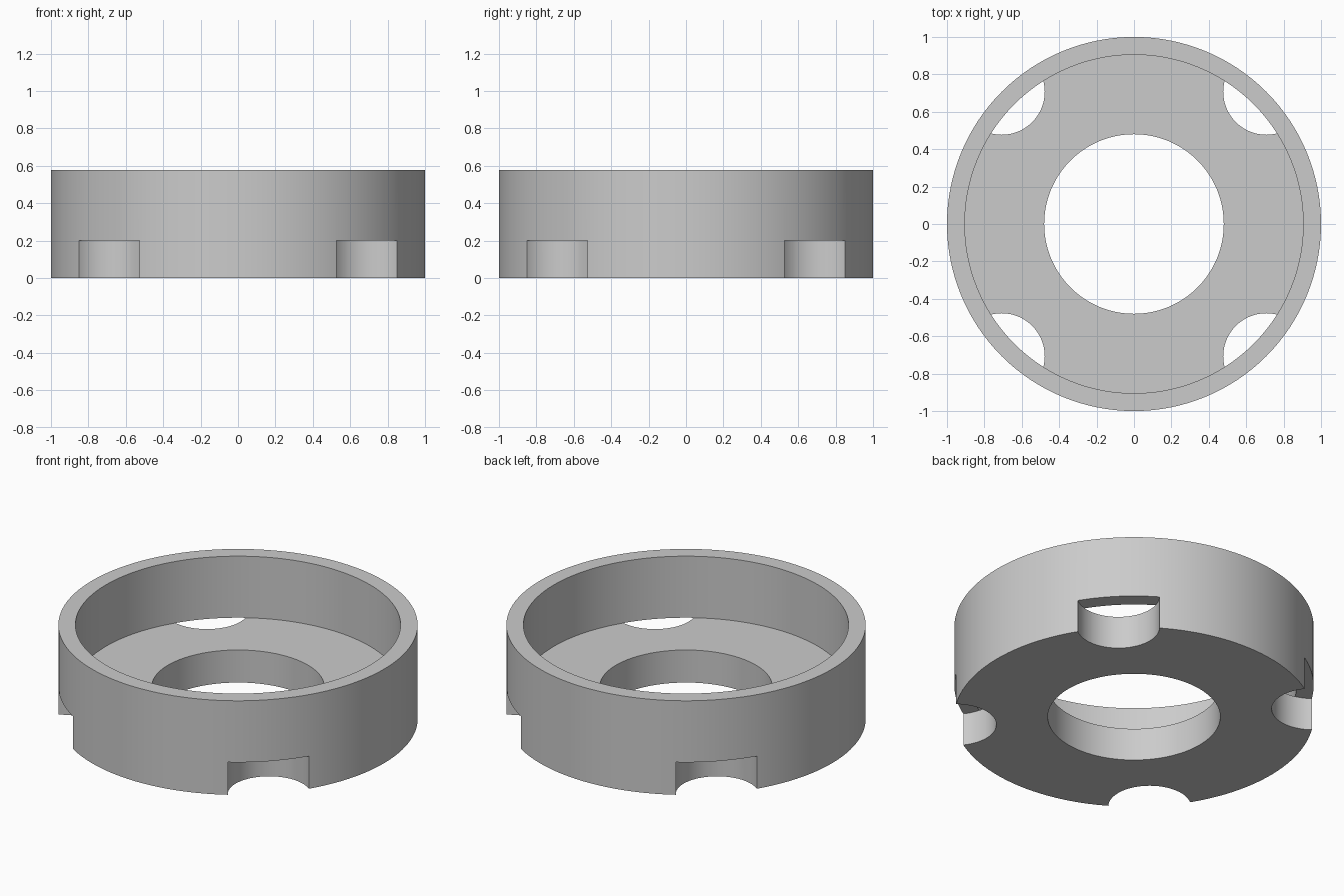
import bpy, bmesh, math
from mathutils import Vector, Matrix

if "Cube" in bpy.data.objects:
    bpy.data.objects.remove(bpy.data.objects["Cube"], do_unlink=True)

SEGMENTS = 128
HEIGHT = 0.578
FLOOR_TOP = 0.2
RIM_RADIUS = 0.905
HOLE_RADIUS = 0.48
NOTCH_RADIUS = 0.23

grey = bpy.data.materials.new("plain grey")
grey.use_nodes = True
colour = (0.6, 0.6, 0.6, 1)
grey.diffuse_color = colour
grey.node_tree.nodes["Principled BSDF"].inputs["Base Color"].default_value = colour


def make_object(name, bm):
    bmesh.ops.recalc_face_normals(bm, faces=bm.faces)
    mesh = bpy.data.meshes.new(name)
    bm.to_mesh(mesh)
    bm.free()
    mesh.materials.append(grey)
    obj = bpy.data.objects.new(name, mesh)
    bpy.context.collection.objects.link(obj)
    return obj


# Cup: a stepped wall and floor section turned around the vertical axis
section = [(HOLE_RADIUS, 0), (1, 0), (1, HEIGHT), (RIM_RADIUS, HEIGHT),
           (RIM_RADIUS, FLOOR_TOP), (HOLE_RADIUS, FLOOR_TOP)]
bm = bmesh.new()
rings = []
for i in range(SEGMENTS):
    a = math.tau * i / SEGMENTS
    rings.append([bm.verts.new((r * math.cos(a), r * math.sin(a), z)) for r, z in section])
for i, ring in enumerate(rings):
    following = rings[(i + 1) % SEGMENTS]
    for j in range(len(section)):
        k = (j + 1) % len(section)
        bm.faces.new((ring[j], following[j], following[k], ring[k]))
cup = make_object("cup_ring", bm)

# Four round notches on the diagonals, as deep as the floor
bm = bmesh.new()
for i in range(4):
    a = math.radians(45 + 90 * i)
    new = bmesh.ops.create_circle(bm, cap_ends=True, segments=64, radius=NOTCH_RADIUS,
                                  matrix=Matrix.Translation((math.cos(a), math.sin(a), 0)))
    for v in new["verts"]:
        v.co.z = FLOOR_TOP
    face = new["verts"][0].link_faces[0]
    lower = bmesh.ops.extrude_face_region(bm, geom=[face], use_keep_orig=True)
    for v in lower["geom"]:
        if isinstance(v, bmesh.types.BMVert):
            v.co.z = -0.1
cutter = make_object("notch_cutter", bm)
cutter.hide_render = True

cut = cup.modifiers.new("notches", 'BOOLEAN')
cut.operation = 'DIFFERENCE'
cut.solver = 'EXACT'
cut.object = cutter

bpy.ops.object.select_all(action='DESELECT')
cup.select_set(True)
bpy.context.view_layer.objects.active = cup
bpy.ops.object.modifier_apply(modifier=cut.name)
bpy.data.objects.remove(cutter, do_unlink=True)
bpy.ops.object.shade_smooth_by_angle(angle=math.radians(30))
